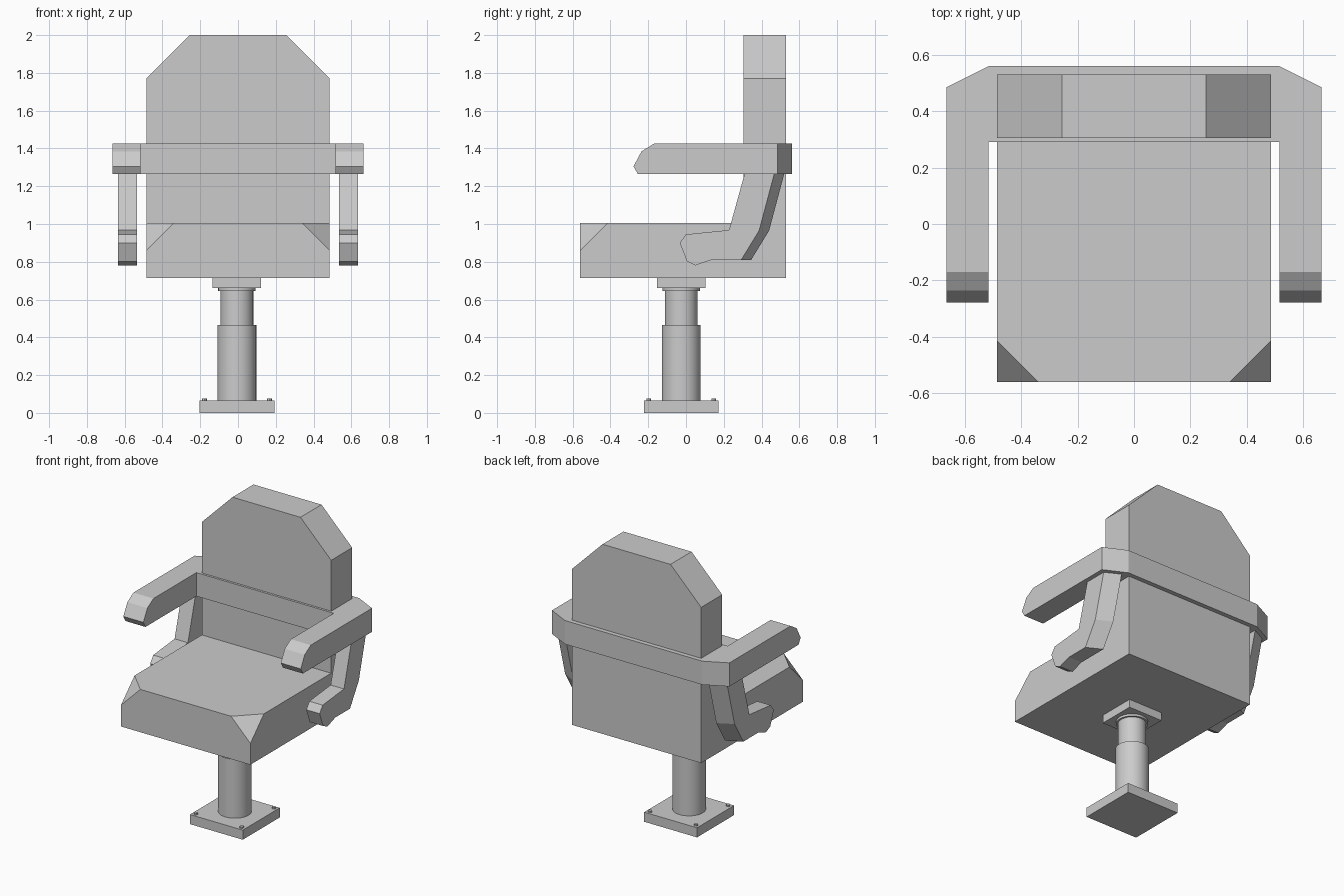
import bpy, bmesh, math
from mathutils import Vector

if "Cube" in bpy.data.objects:
    bpy.data.objects.remove(bpy.data.objects["Cube"])

CX, CY = -0.006, -0.025   # pedestal axis


def finish(bm, name, mirror=False):
    bmesh.ops.recalc_face_normals(bm, faces=bm.faces)
    me = bpy.data.meshes.new(name)
    bm.to_mesh(me)
    bm.free()
    ob = bpy.data.objects.new(name, me)
    bpy.context.collection.objects.link(ob)
    if mirror:
        ob.modifiers.new("Mirror", 'MIRROR').use_axis[0] = True
    return ob


def prism(points, offset):
    """Closed 3D outline extruded along an offset vector."""
    bm = bmesh.new()
    f = bm.faces.new([bm.verts.new(p) for p in points])
    r = bmesh.ops.extrude_face_region(bm, geom=[f], use_keep_orig=True)
    bmesh.ops.translate(bm, vec=Vector(offset),
                        verts=[v for v in r["geom"] if isinstance(v, bmesh.types.BMVert)])
    bmesh.ops.recalc_face_normals(bm, faces=bm.faces)
    return bm


def block(name, half, z0, z1):
    pts = [(CX + sx * half, CY + sy * half, z0)
           for sx, sy in ((-1, -1), (1, -1), (1, 1), (-1, 1))]
    return finish(prism(pts, (0, 0, z1 - z0)), name)


# Seat and backrest: L profile with bevelled top edges and front corners
profile = [(-0.56, 0.715), (0.53, 0.715), (0.53, 2.0), (0.305, 2.0), (0.305, 1.005), (-0.56, 1.005)]
bm = prism([(-0.485, y, z) for y, z in profile], (0.97, 0, 0))
tops = [e for e in bm.edges if all(v.co.z > 1.9 for v in e.verts)
        and abs(e.verts[0].co.x - e.verts[1].co.x) < 0.01]
bmesh.ops.bevel(bm, geom=tops, offset=0.23, segments=1, affect='EDGES', profile=0.5)
corners = [v for v in bm.verts if v.co.y < -0.5 and v.co.z > 0.9]
bmesh.ops.bevel(bm, geom=corners, offset=0.145, segments=1, affect='VERTICES', profile=0.5)
finish(bm, "seat_and_backrest")

# Wraparound armrest: half outline, rounded off at the front by planar cuts
outline = [(0, 0.29), (0.515, 0.29), (0.515, -0.278), (0.665, -0.278),
           (0.665, 0.485), (0.515, 0.56), (0, 0.56)]
bm = prism([(x, y, 1.265) for x, y in outline], (0, 0, 0.16))
nose = [(-0.17, 1.425), (-0.235, 1.385), (-0.278, 1.305), (-0.255, 1.265)]
for (y0, z0), (y1, z1) in zip(nose, nose[1:]):
    r = bmesh.ops.bisect_plane(bm, geom=bm.verts[:] + bm.edges[:] + bm.faces[:], dist=1e-5,
                               plane_co=(0, y0, z0), plane_no=(0, z1 - z0, y0 - y1),
                               clear_outer=True)
    bmesh.ops.holes_fill(bm, edges=[e for e in bm.edges if e.is_boundary], sides=0)
inner = [f for f in bm.faces if all(abs(v.co.x) < 1e-4 for v in f.verts)]
bmesh.ops.delete(bm, geom=inner, context='FACES_ONLY')
finish(bm, "armrest", mirror=True)

# Armrest supports: bent side profile with a slanted rear face
front = [(0.31, 1.265), (0.228, 0.968), (0.0, 0.945), (-0.033, 0.9),
         (0.005, 0.802), (0.05, 0.781), (0.135, 0.81)]
rear = [(0.345, 0.81), (0.44, 0.965), (0.52, 1.265)]
bm = prism([(0.535, y, z) for y, z in front + rear], (0.1, 0, 0))
for v in bm.verts:
    if v.co.x > 0.6 and any(abs(v.co.y - y) + abs(v.co.z - z) < 1e-4 for y, z in rear):
        v.co.y -= 0.053
finish(bm, "armrest_support", mirror=True)

# Base plate and mounting plate under the seat
block("base_plate", 0.198, 0.0, 0.065)
block("mounting_plate", 0.128, 0.66, 0.715)

# Telescopic column: stepped profile spun around the pedestal axis
steps = [(0.103, 0.065), (0.103, 0.465), (0.087, 0.465), (0.087, 0.645), (0.099, 0.645), (0.099, 0.66)]
bm = bmesh.new()
vs = [bm.verts.new((CX + r, CY, z)) for r, z in steps]
es = [bm.edges.new(p) for p in zip(vs, vs[1:])]
bmesh.ops.spin(bm, geom=vs + es, cent=(CX, CY, 0), axis=(0, 0, 1),
               angle=math.tau, steps=32, use_merge=True)
bmesh.ops.remove_doubles(bm, verts=bm.verts, dist=1e-5)
column = finish(bm, "column")
bpy.context.view_layer.objects.active = column
column.select_set(True)
bpy.ops.object.shade_smooth_by_angle(angle=math.radians(30))

# Corner bolts on the base plate
for sx in (-1, 1):
    for sy in (-1, 1):
        ring = [(CX + sx * 0.172 + 0.013 * math.cos(a * math.tau / 8),
                 CY + sy * 0.172 + 0.013 * math.sin(a * math.tau / 8), 0.06) for a in range(8)]
        finish(prism(ring, (0, 0, 0.015)), "bolt")
